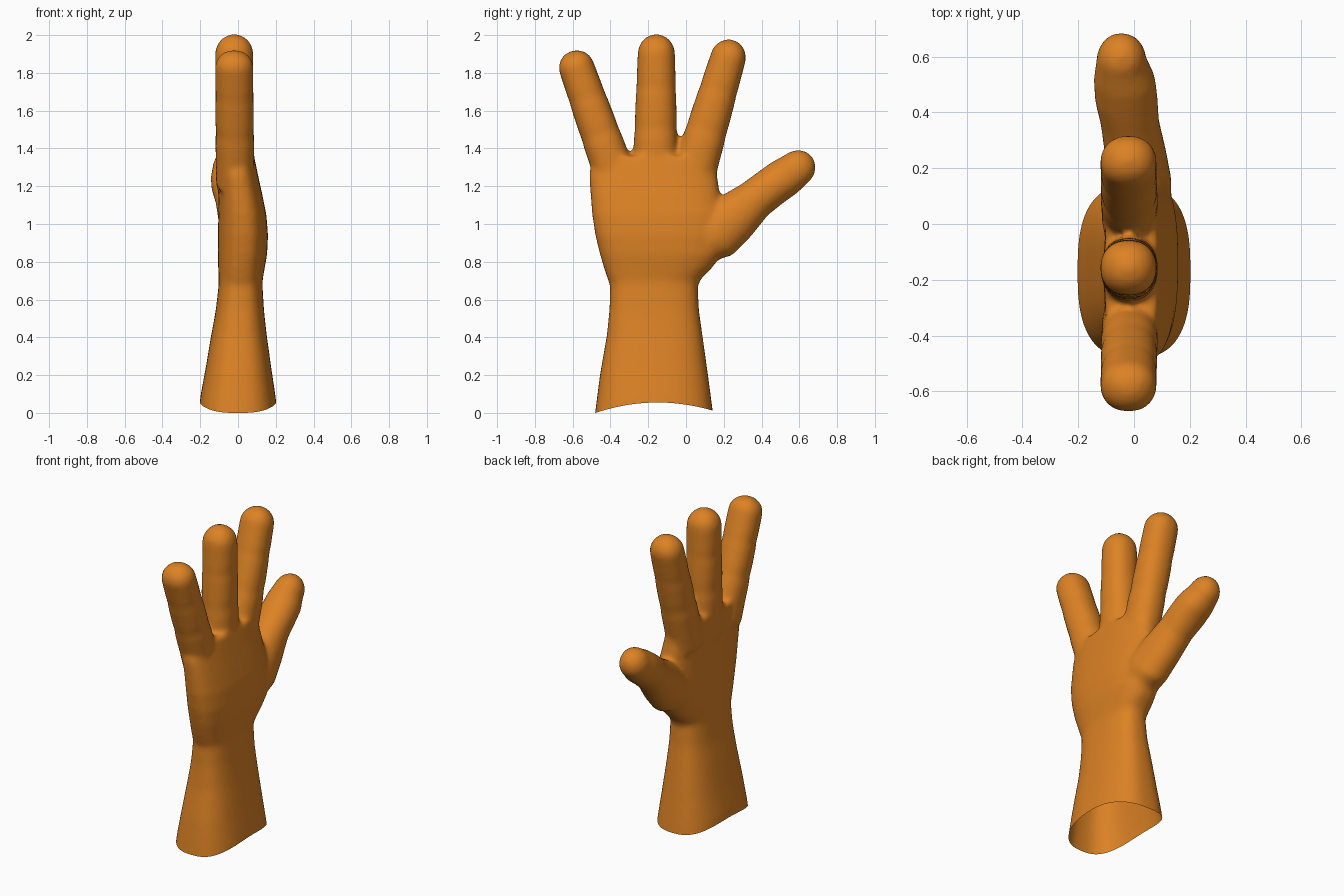
import bpy
import bmesh
from math import sin, cos, pi, radians
from mathutils import Vector

cube = bpy.data.objects.get("Cube")
if cube:
    bpy.data.objects.remove(cube, do_unlink=True)

SIDES = 40
bm = bmesh.new()


def spow(v, e):
    return (1 if v >= 0 else -1) * abs(v) ** e


def loft(rings, tilt=0, cap=0.0, power=2.0):
    """Closed tube through rings (x, y, z, half width, half depth), leaning by tilt towards +y."""
    t = radians(tilt)
    axis = Vector((0, sin(t), cos(t)))
    across = Vector((0, cos(t), -sin(t)))
    sections = [(Vector(r[:3]), r[3], r[4]) for r in rings]
    # Rounded end
    if cap:
        centre, w, d = sections[-1]
        for k in range(1, 9):
            a = k / 8 * pi / 2
            s = max(cos(a), 0.03)
            sections.append((centre + axis * cap * sin(a), w * s, d * s))
    loops = []
    for centre, w, d in sections:
        loop = []
        for i in range(SIDES):
            a = 2 * pi * i / SIDES
            offset = across * w * spow(cos(a), 2 / power)
            offset += Vector((d * spow(sin(a), 2 / power), 0, 0))
            loop.append(bm.verts.new(centre + offset))
        loops.append(loop)
    for low, high in zip(loops, loops[1:]):
        for i in range(SIDES):
            j = (i + 1) % SIDES
            bm.faces.new((low[i], low[j], high[j], high[i]))
    bm.faces.new(loops[0][::-1])
    bm.faces.new(loops[-1])


def finger(base, tip, tilt, w0, w1, cap):
    """Straight finger with slight pinches at its joints."""
    a, b = Vector(base), Vector(tip)
    rings = []
    for f, pinch in ((0, 1), (0.2, 1), (0.36, 1.02), (0.44, 0.97), (0.52, 1.01),
                     (0.68, 1.01), (0.75, 0.97), (0.82, 1), (1, 1)):
        p = a.lerp(b, f)
        w = w0 + (w1 - w0) * f
        rings.append((p.x, p.y, p.z, w * (1 + pinch) / 2, 0.101 * pinch))
    loft(rings, tilt, cap, 2.2)


def span(z, y0, y1, x0, x1):
    return ((x0 + x1) / 2, (y0 + y1) / 2, z, (y1 - y0) / 2, (x1 - x0) / 2)


# Forearm and wrist
loft([span(-0.15, -0.50, 0.16, -0.22, 0.22),
      span(0.05, -0.475, 0.135, -0.197, 0.197),
      span(0.2, -0.455, 0.115, -0.172, 0.177),
      span(0.4, -0.42, 0.088, -0.142, 0.152),
      span(0.55, -0.405, 0.068, -0.117, 0.137),
      span(0.67, -0.402, 0.062, -0.103, 0.13),
      span(0.8, -0.42, 0.07, -0.1, 0.13)], power=2.7)

# Palm
loft([span(0.64, -0.39, 0.05, -0.09, 0.12),
      span(0.71, -0.415, 0.08, -0.102, 0.132),
      span(0.77, -0.435, 0.14, -0.105, 0.142),
      span(0.84, -0.456, 0.19, -0.106, 0.154),
      span(0.94, -0.48, 0.2, -0.106, 0.159),
      span(1.05, -0.497, 0.2, -0.104, 0.15),
      span(1.15, -0.505, 0.18, -0.104, 0.13),
      span(1.25, -0.512, 0.166, -0.108, 0.108),
      span(1.36, -0.5, 0.165, -0.105, 0.085)], power=2.6)

# Fingers: little, middle, index
finger((-0.015, -0.355, 1.2), (-0.02, -0.58, 1.83), -18.5, 0.112, 0.094, 0.09)
finger((-0.015, -0.163, 1.2), (-0.02, -0.157, 1.9), 0, 0.122, 0.099, 0.105)
finger((-0.015, 0.02, 1.2), (-0.02, 0.223, 1.88), 17, 0.12, 0.094, 0.098)

# Thumb
loft([(0.02, 0.05, 0.88, 0.11, 0.11),
      (0.02, 0.15, 0.95, 0.15, 0.115),
      (0.005, 0.255, 1.035, 0.135, 0.11),
      (-0.015, 0.365, 1.13, 0.108, 0.105),
      (-0.028, 0.45, 1.195, 0.106, 0.113),
      (-0.034, 0.52, 1.245, 0.106, 0.11),
      (-0.045, 0.585, 1.292, 0.096, 0.09)], 50, 0.105, 2.1)

bmesh.ops.recalc_face_normals(bm, faces=bm.faces)
mesh = bpy.data.meshes.new("hand")
bm.to_mesh(mesh)
bm.free()
hand = bpy.data.objects.new("hand", mesh)
bpy.context.collection.objects.link(hand)
bpy.context.view_layer.objects.active = hand
hand.select_set(True)

# Fuse the parts into one soft skin
remesh = hand.modifiers.new("fuse", 'REMESH')
remesh.mode = 'VOXEL'
remesh.voxel_size = 0.013
soften = hand.modifiers.new("soften", 'SMOOTH')
soften.factor = 0.5
soften.iterations = 10
for name in ("fuse", "soften"):
    bpy.ops.object.modifier_apply(modifier=name)

# Open, arched cuff
bm = bmesh.new()
bm.from_mesh(hand.data)
bmesh.ops.bisect_plane(bm, geom=bm.verts[:] + bm.edges[:] + bm.faces[:],
                       plane_co=(0, 0, 0), plane_no=(0, 0, 1), clear_inner=True)
for v in bm.verts:
    arch = max(0, 0.055 - 0.052 * ((v.co.y + 0.15) / 0.32) ** 2)
    v.co.z += arch * max(0, 1 - v.co.z / 0.5)
bm.to_mesh(hand.data)
bm.free()

# Skin colour
skin = bpy.data.materials.new("orange skin")
skin.use_nodes = True
colour = (0.72, 0.225, 0.018, 1)
skin.diffuse_color = colour
skin.node_tree.nodes["Principled BSDF"].inputs["Base Color"].default_value = colour
hand.data.materials.clear()
hand.data.materials.append(skin)
for p in hand.data.polygons:
    p.material_index = 0
bpy.ops.object.shade_smooth_by_angle(angle=radians(60))
